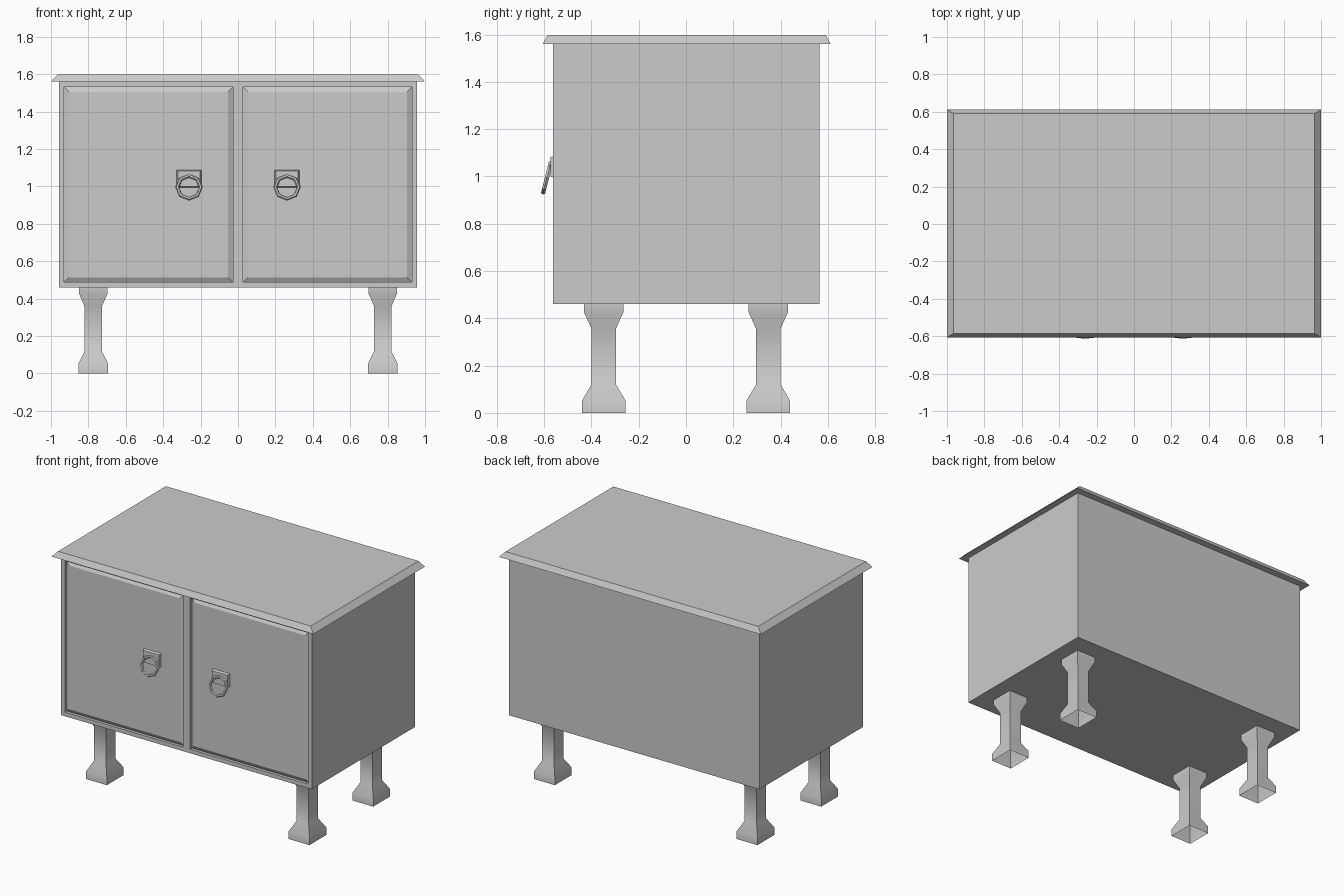
import bpy
import bmesh
from math import radians
from mathutils import Matrix, Vector

cube = bpy.data.objects.get("Cube")
if cube:
    bpy.data.objects.remove(cube, do_unlink=True)

grey = bpy.data.materials.new("light grey")
grey.use_nodes = True
grey.diffuse_color = (0.6, 0.6, 0.6, 1)
grey.node_tree.nodes["Principled BSDF"].inputs["Base Color"].default_value = (0.6, 0.6, 0.6, 1)


def finish(bm, name, smooth_angle=None):
    """Turn a bmesh into a named, coloured object."""
    mesh = bpy.data.meshes.new(name)
    bm.to_mesh(mesh)
    bm.free()
    obj = bpy.data.objects.new(name, mesh)
    bpy.context.collection.objects.link(obj)
    mesh.materials.append(grey)
    if smooth_angle:
        bpy.ops.object.select_all(action="DESELECT")
        obj.select_set(True)
        bpy.context.view_layer.objects.active = obj
        bpy.ops.object.shade_smooth_by_angle(angle=radians(smooth_angle))
    return obj


def box(low, high):
    bm = bmesh.new()
    low, high = Vector(low), Vector(high)
    bmesh.ops.create_cube(bm, size=1, matrix=Matrix.Translation((low + high) / 2)
                          @ Matrix.Diagonal((high - low).to_4d()))
    return bm


# Cabinet body with two framed doors sunk into the front
bm = box((-0.957, -0.562, 0.46), (0.957, 0.564, 1.56))
bmesh.ops.bisect_plane(bm, geom=bm.verts[:] + bm.edges[:] + bm.faces[:],
                       plane_co=(0, 0, 0), plane_no=(1, 0, 0))
bm.normal_update()
doors = [f for f in bm.faces if f.normal.y < -0.9]
for thickness, depth in ((0.028, 0), (0, -0.02), (0.026, 0.015)):
    bmesh.ops.inset_individual(bm, faces=doors, thickness=thickness, depth=depth,
                               use_even_offset=True)
finish(bm, "cabinet_body")

# Overhanging top with sloped edges
bm = box((-1, -0.606, 1.56), (1, 0.612, 1.598))
for v in bm.verts:
    if v.co.z > 1.58:
        v.co.x *= 0.965
        v.co.y *= 0.966
finish(bm, "cabinet_top")

# Legs: square sections (z, half width, half depth), open underneath
SECTIONS = ((0, 0.08, 0.092), (0.052, 0.08, 0.092), (0.12, 0.046, 0.052),
            (0.357, 0.046, 0.052), (0.425, 0.075, 0.083), (0.46, 0.075, 0.083))
for side, sx in (("left", 1), ("right", -1)):
    for end, sy in (("front", -1), ("back", 1)):
        bm = bmesh.new()
        rings = [[bm.verts.new((sx * 0.774 + a * w, sy * 0.348 + b * d, z))
                  for a, b in ((-1, -1), (1, -1), (1, 1), (-1, 1))]
                 for z, w, d in SECTIONS]
        for lower, upper in zip(rings, rings[1:]):
            for i in range(4):
                j = (i + 1) % 4
                bm.faces.new((lower[i], lower[j], upper[j], upper[i]))
        finish(bm, f"{end}_{side}_leg", 60)

# Handles: a chamfered plate and a tilted eight-sided ring
for side, sx in (("left", 1), ("right", -1)):
    x = sx * 0.262
    bm = box((x - 0.068, -0.574, 0.992), (x + 0.068, -0.55, 1.09))
    for v in bm.verts:
        if v.co.y < -0.56:
            v.co.x += 0.008 if v.co.x < x else -0.008
            v.co.z += 0.008 if v.co.z < 1.04 else -0.008
    finish(bm, f"{side}_handle_plate")

    bpy.ops.mesh.primitive_torus_add(
        major_segments=8, minor_segments=6, major_radius=0.063, minor_radius=0.01,
        location=(x, -0.588, 0.995), rotation=(radians(76), 0, 0))
    ring = bpy.context.object
    ring.name = f"{side}_handle_ring"
    ring.data.materials.append(grey)
